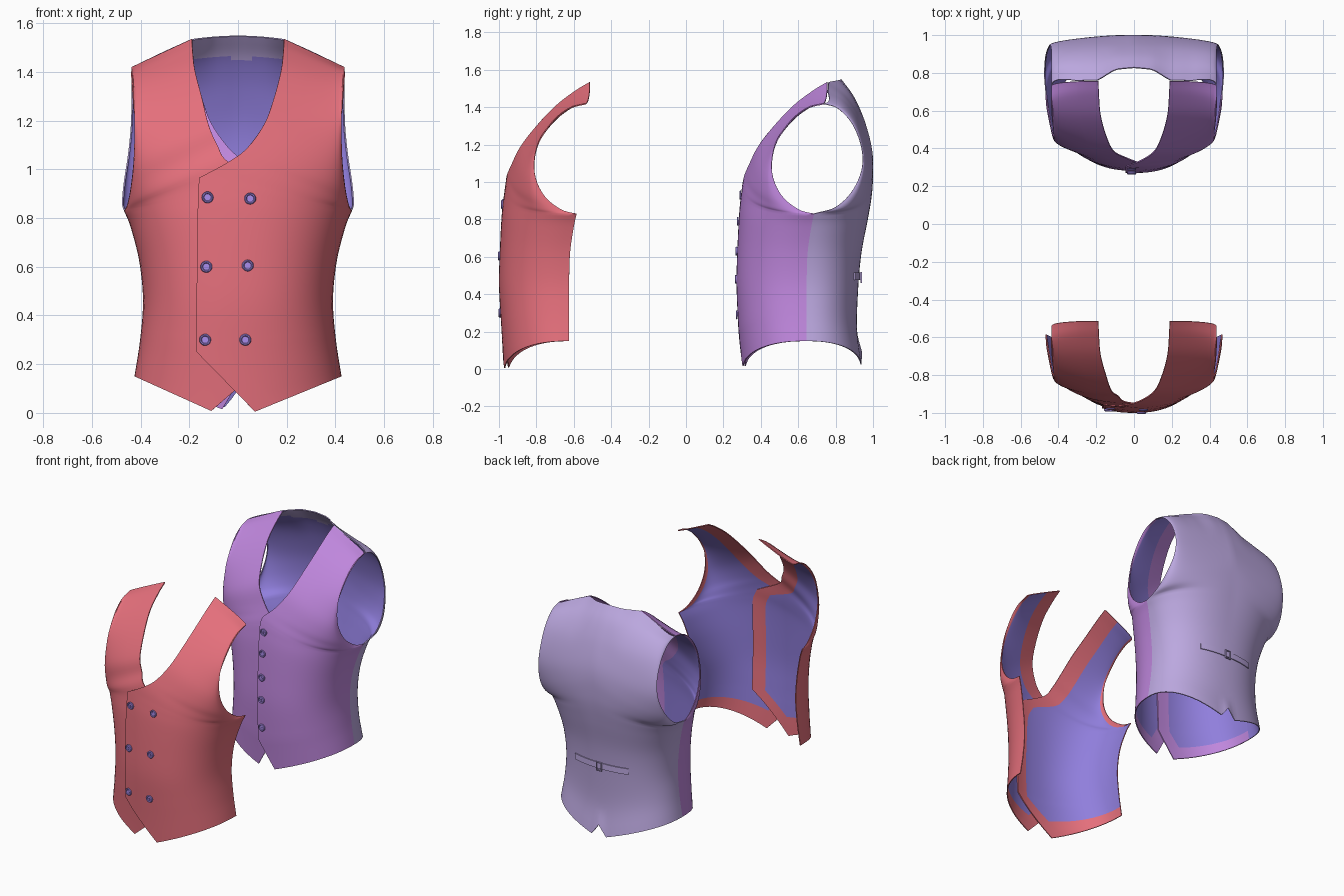
import bpy, bmesh, math
from mathutils import Vector

if "Cube" in bpy.data.objects:
    bpy.data.objects.remove(bpy.data.objects["Cube"])

SUB, COLS = 5, 26


def material(name, c):
    m = bpy.data.materials.new(name)
    m.diffuse_color = (*c, 1)
    m.use_nodes = True
    m.node_tree.nodes["Principled BSDF"].inputs["Base Color"].default_value = m.diffuse_color
    return m


RED = material("red_cloth", (0.78, 0.16, 0.2))
PURPLE = material("purple_cloth", (0.52, 0.24, 0.72))
LAVENDER = material("back_satin", (0.5, 0.39, 0.74))
LINING = material("lining", (0.28, 0.21, 0.72))
BUTTON = material("button_blue", (0.4, 0.27, 0.85))

# Edge curves: hem -> underarm (index 5) -> shoulder
SIDE = [(.425, .645, .15), (.402, .645, .3), (.39, .645, .46), (.405, .65, .62), (.44, .67, .76), (.468, .685, .83)]
ARM_FRONT = [(.455, .6, .855), (.44, .51, .93), (.428, .46, 1.05), (.425, .475, 1.2),
             (.43, .55, 1.32), (.435, .64, 1.395), (.437, .73, 1.42)]
ARM_BACK = [(.476, .79, .86), (.47, .88, .94), (.452, .938, 1.06), (.44, .94, 1.18),
            (.437, .89, 1.31), (.437, .81, 1.395), (.437, .73, 1.42)]
FRONT_EDGE = [(.07, .295, .005), (-.17, .28, .25), (-.17, .27, .45), (-.168, .275, .65), (-.165, .285, .85),
              (-.16, .297, .965), (-.04, .31, 1.03), (.04, .335, 1.09), (.11, .385, 1.19), (.15, .47, 1.3),
              (.178, .575, 1.41), (.187, .68, 1.49), (.19, .755, 1.535)]
BACK_LINE = [(0, .94, .005), (0, .915, .2), (0, .92, .42), (0, .938, .62), (0, .972, .8), (0, .993, .93), (0, 1, 1.03),
             (0, 1, 1.12), (0, .99, 1.2), (0, .967, 1.29), (0, .935, 1.38), (0, .89, 1.47), (0, .83, 1.55)]


def spline(pts, corners):
    p = [Vector(q) for q in pts]
    last, out = len(p) - 1, []
    for i in range(last):
        a, b = p[i], p[i + 1]
        ta = b - a if i == 0 or i in corners else (b - p[i - 1]) / 2
        tb = b - a if i + 1 == last or i + 1 in corners else (p[i + 2] - a) / 2
        for k in range(SUB):
            s = k / SUB
            out.append(a * (2*s**3 - 3*s*s + 1) + ta * (s**3 - 2*s*s + s) + b * (3*s*s - 2*s**3) + tb * (s**3 - s*s))
    return out + [p[-1]]


def bow(s):
    return max(0, 1 - min(1, abs(s)) ** 2.3) ** (1 / 2.3)


def lerp_table(x, table):
    for (x0, a0), (x1, a1) in zip(table, table[1:]):
        if x <= x1:
            return a0 + (a1 - a0) * (x - x0) / (x1 - x0)
    return table[-1][1]


def cloth_object(name, rows, mats, slot, flip, dy=0, thick=.006):
    bm = bmesh.new()
    grid = [[bm.verts.new((p[0], p[1] + dy, p[2])) for p in r] for r in rows]
    for i in range(len(grid) - 1):
        for j in range(len(grid[0]) - 1):
            q = [grid[i][j], grid[i][j + 1], grid[i + 1][j + 1], grid[i + 1][j]]
            bm.faces.new(q[::-1] if flip else q).material_index = slot(i, j, q[0].co.z)
    me = bpy.data.meshes.new(name)
    bm.to_mesh(me)
    bm.free()
    ob = bpy.data.objects.new(name, me)
    bpy.context.collection.objects.link(ob)
    for m in mats:
        me.materials.append(m)
    mod = ob.modifiers.new("thickness", 'SOLIDIFY')
    mod.thickness, mod.offset, mod.material_offset = thick, -1, 1
    finish(ob, True)
    return ob


def finish(ob, apply=False):
    bpy.ops.object.select_all(action='DESELECT')
    ob.select_set(True)
    bpy.context.view_layer.objects.active = ob
    if apply:
        bpy.ops.object.modifier_apply(modifier=ob.modifiers[0].name)
    bpy.ops.object.shade_smooth_by_angle(angle=math.radians(40))


def front_panel(name, edge, sx, cloth, dy):
    inner, outer = spline(edge, {1, 5}), spline(SIDE + ARM_FRONT, {5})
    rows = []
    for i, (a, b) in enumerate(zip(inner, outer)):
        c = max(0, a.x) if i > 5 * SUB else 0
        w = b.x - c
        t0 = math.asin(max(-1, min(1, (a.x - c) / w)))
        L = (b - a).length * 1.1
        f, g = min(.3, .085 / L), min(.3, .06 / L)
        us = [0, f / 2] + [f + (1 - f - g) * k / (COLS - 4) for k in range(COLS - 3)] + [1 - g / 2, 1]
        row = []
        for u in us:
            s = math.sin(t0 + (math.pi / 2 - t0) * u)
            x = c + w * s
            z = a.z + (b.z - a.z) * (x - a.x) / (b.x - a.x)
            row.append((sx * x, b.y - (b.y - a.y) * bow(s), z))
        rows.append(row)

    def slot(i, j, z):
        return 0 if i < 2 or j < 2 or (j >= COLS - 2 and i >= 5 * SUB) else 1
    return cloth_object(name, rows, [cloth, cloth, LINING], slot, sx < 0, dy)


def front_pair(prefix, over, under, cloth, dy):
    under = [(x, y + (.012 if z < 1.15 else 0), z) for x, y, z in under]
    front_panel(prefix + "_under_front", under, -1, cloth, dy)
    return front_panel(prefix + "_over_front", over, 1, cloth, dy)


def button(name, panel, x, z):
    v = min(panel.data.vertices, key=lambda v: (v.co.x - x)**2 + (v.co.z - z)**2 + .1 * v.co.y)
    near = [v.co.y for v in panel.data.vertices if (v.co.x - x)**2 + (v.co.z - z)**2 < .03**2]
    y = min(near) if near else v.co.y
    prof = [(0, .0), (.023, .0), (.024, .006), (.021, .01), (.017, .01), (.014, .006), (.0, .006)]
    bm = bmesh.new()
    vs = [bm.verts.new((r, -h, 0)) for r, h in prof]
    es = [bm.edges.new(e) for e in zip(vs, vs[1:])]
    bmesh.ops.spin(bm, geom=vs + es, cent=(0, 0, 0), axis=(0, 1, 0), angle=math.tau, steps=20, use_duplicate=False)
    bmesh.ops.remove_doubles(bm, verts=bm.verts, dist=1e-5)
    # crossed thread
    for sc in ((.016, .004, .003), (.003, .004, .016)):
        r = bmesh.ops.create_cube(bm, size=1)
        bmesh.ops.scale(bm, vec=sc, verts=r["verts"])
        bmesh.ops.translate(bm, vec=(0, -.007, 0), verts=r["verts"])
    bmesh.ops.recalc_face_normals(bm, faces=bm.faces)
    me = bpy.data.meshes.new(name)
    bm.to_mesh(me)
    bm.free()
    me.materials.append(BUTTON)
    ob = bpy.data.objects.new(name, me)
    ob.location = (x, y + .001, z)
    bpy.context.collection.objects.link(ob)
    finish(ob)


# Red double-breasted front
red_under = list(FRONT_EDGE)
red_under[0] = (.11, .3, .008)
red_under[5:9] = [(-.13, .297, .94), (.04, .312, 1.03), (.085, .345, 1.1), (.12, .385, 1.18)]
panel = front_pair("red_vest", FRONT_EDGE, red_under, RED, -1.27)
for k, (x, z) in enumerate([(-.125, .885), (.05, .88), (-.13, .6), (.04, .605), (-.135, .3), (.03, .3)]):
    button(f"red_vest_button_{k}", panel, x, z)

# Purple single-breasted front
single = [(max(x, -.045), y, z) for x, y, z in FRONT_EDGE]
single[0], single[1], single[5], single[6] = (.065, .3, .015), (-.045, .28, .2), (-.045, .3, .985), (-.025, .31, 1.03)
panel = front_pair("purple_vest", single, single, PURPLE, 0)
for k, z in enumerate((.93, .79, .63, .48, .29)):
    button(f"purple_vest_button_{k}", panel, -.012, z)

# Back of the purple vest, with notched hem and curved neckline
NECK_Y = [(0, 0), (.1, -.008), (.19, -.06), (.3, -.05), (.437, 0)]
NECK_Z = [(0, 0), (.1, .025), (.19, .042), (.3, .025), (.437, 0)]
rows, n = [], 12 * SUB
for i, (a, b) in enumerate(zip(spline(BACK_LINE, set()), spline(SIDE + ARM_BACK, {5}))):
    k = max(0, (i - 9 * SUB) / (3 * SUB)) ** 2
    notch = max(0, 1 - i / SUB)
    row = []
    for j in range(49):
        s = math.sin(math.pi * (j / 48 - .5))
        x = abs(b.x * s)
        y = b.y + (a.y - b.y) * bow(s) + k * lerp_table(x, NECK_Y)
        z = a.z + (b.z - a.z) * abs(s) + k * lerp_table(x, NECK_Z) + notch * .09 * max(0, 1 - x / .054)
        row.append((b.x * s, y, z))
    rows.append(row)
cloth_object("purple_vest_back", rows, [LAVENDER, LAVENDER, LINING], lambda i, j, z: 0 if z > 1.45 else 1, True)

# Back cinch strap and buckle
strap = [[(x / 100, .652 + .281 * bow(x / 39.2), z) for x in range(-20, 21, 2)] for z in (.475, .515)]
cloth_object("back_strap", strap, [LAVENDER], lambda i, j, z: 0, True)
for k, (x, z, sx, sz) in enumerate([(-.018, .49, .006, .06), (.018, .49, .006, .06), (0, .463, .042, .006), (0, .517, .042, .006)]):
    bpy.ops.mesh.primitive_cube_add(size=1, location=(x, .936, z))
    bar = bpy.context.object
    bar.name = f"buckle_bar_{k}"
    bar.scale = (sx, .008, sz)
    bar.data.materials.append(LAVENDER)
